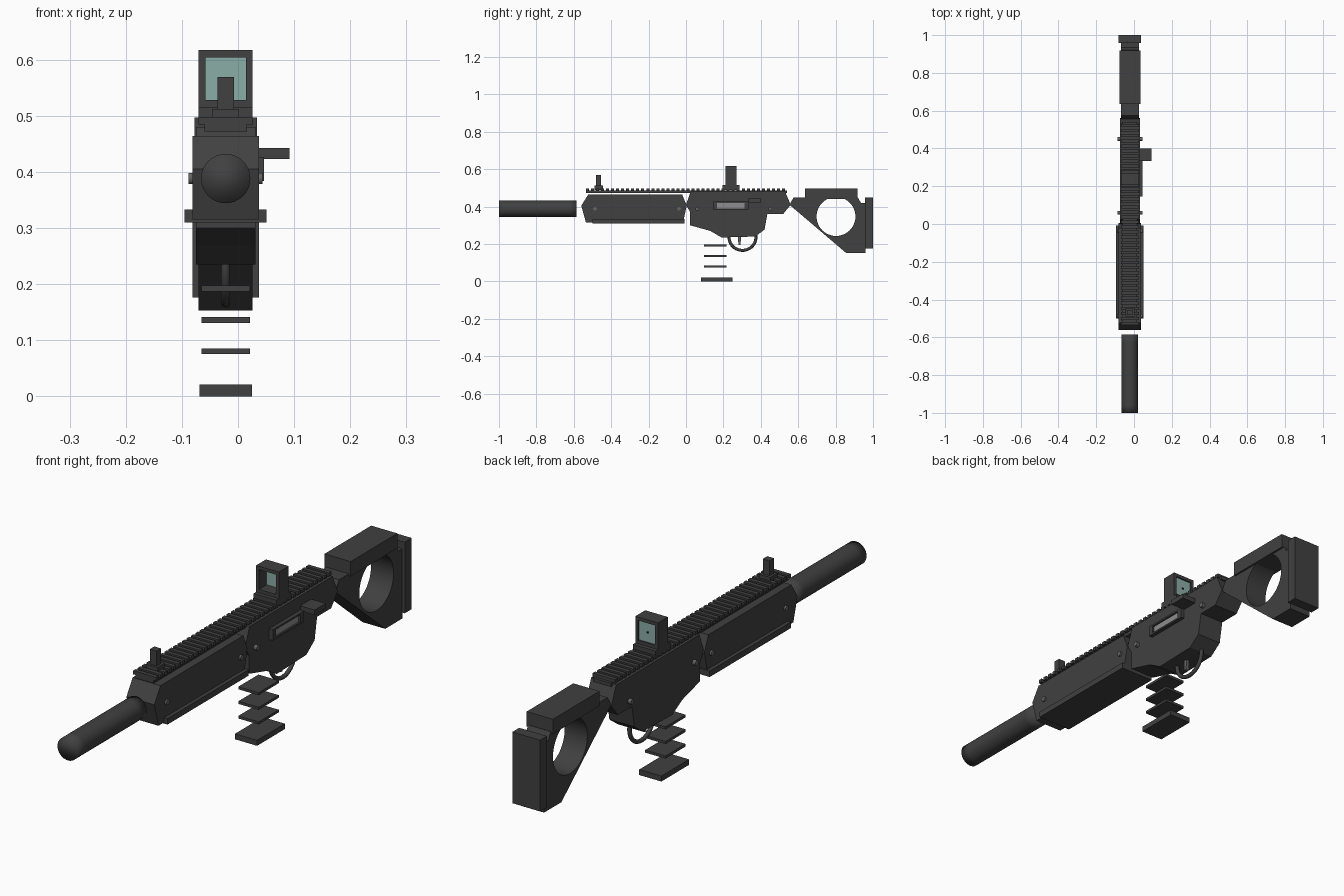
import bpy, bmesh, math
from mathutils import Matrix, Vector

cube = bpy.data.objects.get("Cube")
if cube:
    bpy.data.objects.remove(cube, do_unlink=True)

CX = -0.022  # centre plane of the body


def material(name, r, g, b, rough=0.6):
    m = bpy.data.materials.new(name)
    m.use_nodes = True
    m.diffuse_color = (r, g, b, 1)
    bsdf = m.node_tree.nodes["Principled BSDF"]
    bsdf.inputs["Base Color"].default_value = (r, g, b, 1)
    bsdf.inputs["Roughness"].default_value = rough
    return m


DARK = material("dark_grey", 0.052, 0.052, 0.052)
STEEL = material("steel_grey", 0.13, 0.13, 0.13)
LIGHT = material("light_grey", 0.27, 0.27, 0.27)
GLASS = material("teal_glass", 0.26, 0.42, 0.39)
BLACK = material("black", 0.005, 0.005, 0.005)


def finish(name, bm, mat, smooth=False):
    bmesh.ops.recalc_face_normals(bm, faces=bm.faces)
    me = bpy.data.meshes.new(name)
    bm.to_mesh(me)
    bm.free()
    me.materials.append(mat)
    for p in me.polygons:
        p.use_smooth = smooth
    ob = bpy.data.objects.new(name, me)
    bpy.context.collection.objects.link(ob)
    return ob


def add_box(bm, xs, ys, zs):
    size = [b - a for a, b in (xs, ys, zs)]
    mid = [(a + b) / 2 for a, b in (xs, ys, zs)]
    bmesh.ops.create_cube(bm, size=1, matrix=Matrix.Translation(mid) @ Matrix.Diagonal((*size, 1)))


def box(name, xs, ys, zs, mat=DARK):
    bm = bmesh.new()
    add_box(bm, xs, ys, zs)
    return finish(name, bm, mat)


def span(half):
    return (CX - half, CX + half)


def slab(name, half, profile, mat=DARK):
    """Side profile in (y, z), extruded across x."""
    bm = bmesh.new()
    face = bm.faces.new([bm.verts.new((CX - half, y, z)) for y, z in profile])
    geom = bmesh.ops.extrude_face_region(bm, geom=[face])["geom"]
    moved = [v for v in geom if isinstance(v, bmesh.types.BMVert)]
    bmesh.ops.translate(bm, verts=moved, vec=(2 * half, 0, 0))
    return finish(name, bm, mat)


def cross_pin(name, y, z, radius, half, mat, sides=12):
    bm = bmesh.new()
    m = Matrix.Translation((CX, y, z)) @ Matrix.Rotation(math.pi / 2, 4, 'Y')
    bmesh.ops.create_cone(bm, cap_ends=True, segments=sides, radius1=radius,
                          radius2=radius, depth=2 * half, matrix=m)
    return finish(name, bm, mat)


# Barrel tube: banded cylinder, softly shaded all over
bm = bmesh.new()
bands = [-1.0, -0.96, -0.895, -0.83, -0.76, -0.69, -0.625, -0.585]
rings = []
for y in bands:
    ring = []
    for i in range(32):
        a = math.tau * i / 32
        ring.append(bm.verts.new((CX + 0.044 * math.cos(a), y, 0.388 + 0.044 * math.sin(a))))
    rings.append(ring)
for lower, upper in zip(rings, rings[1:]):
    for i in range(32):
        j = (i + 1) % 32
        bm.faces.new((lower[i], lower[j], upper[j], upper[i]))
bm.faces.new(rings[0])
bm.faces.new(rings[-1])
finish("barrel_tube", bm, DARK, smooth=True)

# Handguard with its lower flange
slab("handguard", 0.059, [(-0.56, 0.405), (-0.523, 0.464), (-0.02, 0.464), (0.004, 0.405),
                          (-0.016, 0.315), (-0.535, 0.315)])
box("handguard_flange", span(0.073), (-0.5, -0.008), (0.31, 0.333))

# Receiver
slab("receiver", 0.053, [(0.0, 0.41), (0.025, 0.48), (0.53, 0.48), (0.56, 0.41), (0.52, 0.361),
                         (0.435, 0.361), (0.42, 0.277), (0.37, 0.24), (0.19, 0.235),
                         (0.13, 0.27), (0.022, 0.30), (0.022, 0.37)])

# Side pins
for i, (y, half) in enumerate([(-0.487, 0.066), (-0.037, 0.066), (0.06, 0.066), (0.45, 0.066)]):
    cross_pin("side_pin_%d" % (i + 1), y, 0.388, 0.01, half, STEEL)

# Top rail with evenly spaced teeth
box("rail_base", span(0.038), (-0.535, 0.54), (0.472, 0.486))
bm = bmesh.new()
count = 40
pitch = 1.075 / count
for i in range(count):
    y = -0.535 + i * pitch
    add_box(bm, span(0.048), (y, y + pitch * 0.6), (0.484, 0.498))
finish("rail_teeth", bm, DARK)

# Front sight
box("front_sight_base", span(0.024), (-0.49, -0.445), (0.49, 0.512))
box("front_sight_post", span(0.0145), (-0.482, -0.455), (0.5, 0.569))

# Rear optic: mount, open frame, lens and aiming dot
box("optic_mount", span(0.048), (0.195, 0.285), (0.49, 0.515))
bm = bmesh.new()
add_box(bm, span(0.048), (0.21, 0.27), (0.51, 0.528))
add_box(bm, span(0.048), (0.21, 0.27), (0.604, 0.617))
for side in (-1, 1):
    add_box(bm, sorted((CX + side * 0.036, CX + side * 0.048)), (0.21, 0.27), (0.528, 0.604))
finish("optic_frame", bm, DARK)
box("optic_lens", span(0.036), (0.257, 0.264), (0.528, 0.604), GLASS)
box("aiming_dot", span(0.003), (0.264, 0.266), (0.563, 0.569), BLACK)

# Ejection port and charging handle on the left side
side_x = CX + 0.053
bm = bmesh.new()
add_box(bm, (side_x, 0.046), (0.145, 0.335), (0.419, 0.426))
add_box(bm, (side_x, 0.046), (0.145, 0.335), (0.384, 0.391))
add_box(bm, (side_x, 0.046), (0.145, 0.165), (0.391, 0.419))
add_box(bm, (side_x, 0.046), (0.312, 0.335), (0.391, 0.419))
finish("port_frame", bm, DARK)
box("port_cover", (side_x, 0.039), (0.165, 0.312), (0.391, 0.419), LIGHT)
box("charging_handle", (side_x, 0.092), (0.333, 0.4), (0.423, 0.442))

# Trigger guard: half ring of round tube
curve = bpy.data.curves.new("trigger_guard", 'CURVE')
curve.dimensions = '3D'
curve.bevel_depth = 0.008
curve.bevel_resolution = 2
curve.use_fill_caps = True
spline = curve.splines.new('POLY')
steps = 24
spline.points.add(steps)
for i, p in enumerate(spline.points):
    a = math.radians(170 + 212 * i / steps)
    p.co = (CX, 0.302 + 0.072 * math.cos(a), 0.236 + 0.07 * math.sin(a), 1)
curve.materials.append(DARK)
guard = bpy.data.objects.new("trigger_guard", curve)
bpy.context.collection.objects.link(guard)

# Trigger
slab("trigger", 0.007, [(0.278, 0.245), (0.294, 0.245), (0.292, 0.195), (0.28, 0.195)], STEEL)

# Floating magazine plates
for i, z in enumerate((0.187, 0.131, 0.075)):
    box("magazine_plate_%d" % (i + 1), span(0.043), (0.095, 0.217), (z, z + 0.01))
box("magazine_floor", span(0.047), (0.08, 0.248), (0.0, 0.021))

# Stock with a round thumb opening
stock = slab("stock", 0.048, [(0.553, 0.41), (0.575, 0.448), (0.92, 0.448), (0.935, 0.42),
                              (0.96, 0.42), (0.96, 0.153), (0.855, 0.153)])
cutter = cross_pin("stock_cutter", 0.802, 0.347, 0.104, 0.2, DARK, sides=48)
cutter.hide_render = True
mod = stock.modifiers.new("opening", 'BOOLEAN')
mod.operation = 'DIFFERENCE'
mod.solver = 'EXACT'
mod.object = cutter
bpy.context.view_layer.objects.active = stock
stock.select_set(True)
bpy.ops.object.modifier_apply(modifier=mod.name)
bpy.data.objects.remove(cutter, do_unlink=True)
bpy.ops.object.shade_smooth_by_angle(angle=math.radians(25))
stock.select_set(False)

# Cheek rest and butt pad
box("cheek_rest", span(0.0555), (0.635, 0.918), (0.44, 0.497))
box("butt_pad", span(0.059), (0.958, 1.0), (0.176, 0.449))

# Smooth the trigger guard tube
bpy.context.view_layer.objects.active = guard
guard.select_set(True)
bpy.ops.object.convert(target='MESH')
bpy.ops.object.shade_smooth_by_angle(angle=math.radians(50))
guard.select_set(False)
